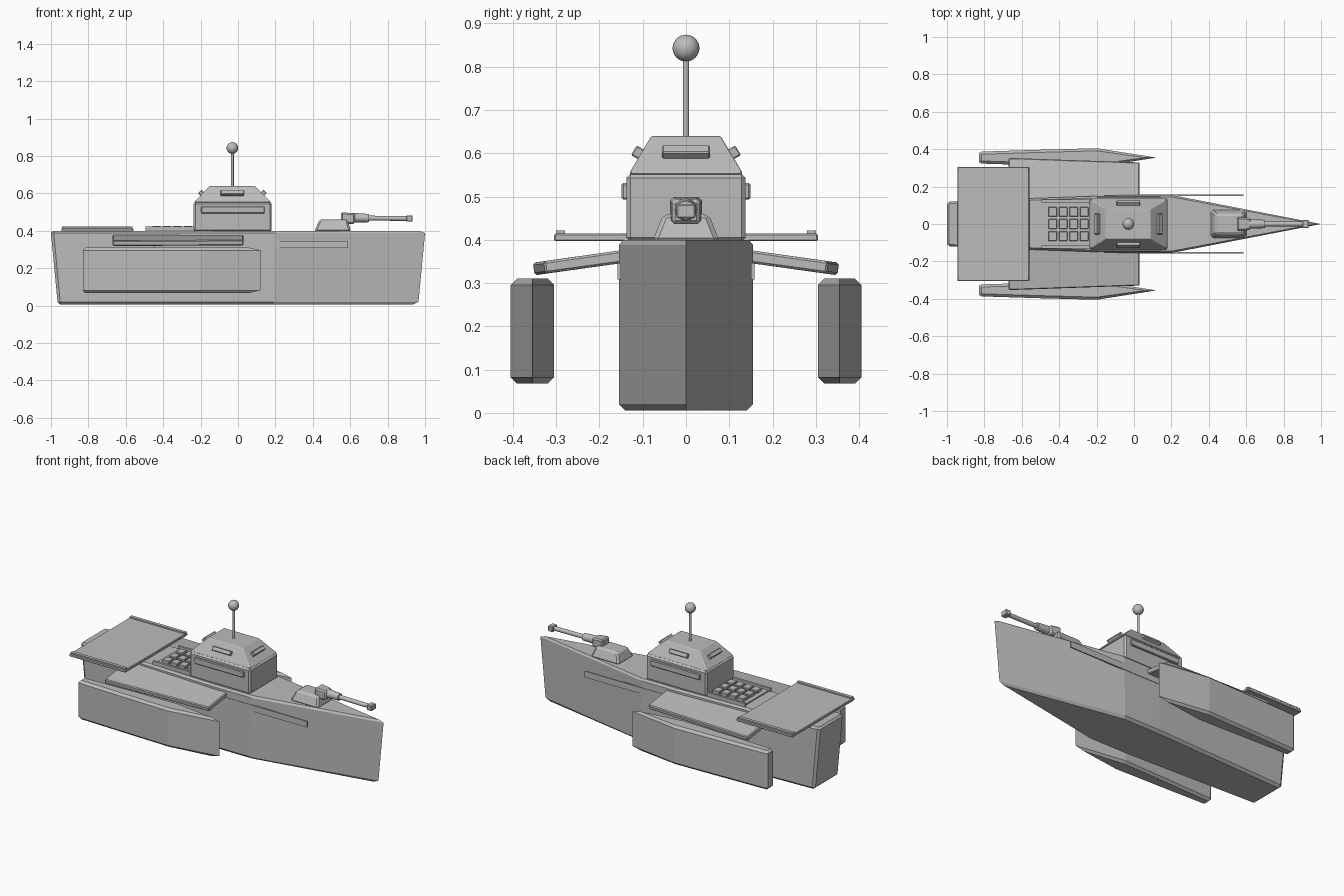
import bpy, bmesh, math
from mathutils import Vector

if "Cube" in bpy.data.objects:
    bpy.data.objects.remove(bpy.data.objects["Cube"])

grey = bpy.data.materials.new("ship grey")
grey.diffuse_color = (0.5, 0.5, 0.5, 1)
grey.use_nodes = True
grey.node_tree.nodes["Principled BSDF"].inputs["Base Color"].default_value = grey.diffuse_color


def finish(name, bm, bevel=0.0, smooth=False):
    bmesh.ops.recalc_face_normals(bm, faces=bm.faces)
    me = bpy.data.meshes.new(name)
    bm.to_mesh(me)
    bm.free()
    me.materials.append(grey)
    ob = bpy.data.objects.new(name, me)
    bpy.context.collection.objects.link(ob)
    if bevel:
        m = ob.modifiers.new("bevel", 'BEVEL')
        m.width, m.segments = bevel, 1
    if smooth:
        bpy.context.view_layer.objects.active = ob
        ob.select_set(True)
        bpy.ops.object.shade_smooth_by_angle(angle=math.radians(40))
        ob.select_set(False)
    return ob


def loft(name, rings, bevel=0.0):
    """Skin a stack of equal-length closed rings and cap both ends."""
    bm = bmesh.new()
    vs = [[bm.verts.new(p) for p in r] for r in rings]
    n = len(vs[0])
    for a, b in zip(vs, vs[1:]):
        for i in range(n):
            j = (i + 1) % n
            bm.faces.new((a[i], a[j], b[j], b[i]))
    bm.faces.new(vs[0])
    bm.faces.new(vs[-1])
    return finish(name, bm, bevel)


def rect(x0, x1, y0, y1, z):
    return [(x0, y0, z), (x1, y0, z), (x1, y1, z), (x0, y1, z)]


def box(name, x0, x1, y0, y1, z0, z1, bevel=0.0):
    return loft(name, [rect(x0, x1, y0, y1, z0), rect(x0, x1, y0, y1, z1)], bevel)


def rod(name, a, b, r0, r1, sides=16):
    """Round bar between two points."""
    bm = bmesh.new()
    a, b = Vector(a), Vector(b)
    bmesh.ops.create_cone(bm, cap_ends=True, segments=sides, radius1=r0,
                          radius2=r1, depth=(b - a).length)
    q = (b - a).to_track_quat('Z', 'Y')
    for v in bm.verts:
        v.co = q @ v.co + (a + b) / 2
    return finish(name, bm, smooth=True)


def outline(half, tip, yc, z, inset, xs=1.0, tip_in=0.0):
    """Boat plan: half widths mirrored about yc, ending in a pointed bow."""
    def p(x, w, s):
        x = x * xs + (inset if x == half[0][0] else 0)
        return (x, yc + s * max(w - inset, 0.002), z)
    return ([p(x, w, -1) for x, w in half] + [(tip * xs - tip_in, yc, z)]
            + [p(x, w, 1) for x, w in reversed(half)])


# Main hull: raked ends, chamfered deck and keel edges
hull = [(-1.0, 0.108), (-0.985, 0.12), (-0.5, 0.139), (-0.05, 0.155), (0.2, 0.155)]
levels = [(0.005, 0.015, 0.963, 0.03), (0.02, 0, 0.965, 0),
          (0.388, 0, 1.0, 0), (0.4, 0.01, 1.0, 0.03)]
loft("hull", [outline(hull, 1.0, 0, z, i, xs, t) for z, i, xs, t in levels])

# Mirrored side parts: outriggers, sloping arms, rub strips, pad rails, windows
side_hull = [(-0.83, 0.024), (-0.815, 0.032), (-0.5, 0.042), (-0.2, 0.05)]
side_levels = [(0.068, 0.014, 0.06), (0.082, 0, 0), (0.296, 0, 0), (0.31, 0.014, 0.06)]
for s, side in ((-1, "right"), (1, "left")):
    loft(side + "_outrigger", [outline(side_hull, 0.12, s * 0.355, z, i, 1, t)
                               for z, i, t in side_levels])
    loft(side + "_arm", [
        [(-0.67, s * 0.12, 0.35), (0.03, s * 0.12, 0.35),
         (0.03, s * 0.12, 0.38), (-0.67, s * 0.12, 0.38)],
        [(-0.67, s * 0.35, 0.318), (0.03, s * 0.325, 0.322),
         (0.03, s * 0.33, 0.35), (-0.67, s * 0.354, 0.347)]], 0.005)
    box(side + "_rub_strip", -0.45, 0.585, s * 0.15, s * 0.158, 0.308, 0.346)
    box(side + "_pad_rail", -0.94, -0.565, s * 0.28, s * 0.3, 0.41, 0.422)
    box(side + "_bridge_window", -0.197, 0.142, s * 0.13, s * 0.149, 0.493, 0.531, 0.004)
    box(side + "_launcher_rail", -0.495, -0.235, s * 0.116, s * 0.13, 0.395, 0.422)

# Aft landing pad
box("landing_pad", -0.945, -0.56, -0.305, 0.305, 0.397, 0.414, 0.003)

# Launch cell grid
box("launcher_base", -0.485, -0.23, -0.116, 0.116, 0.395, 0.408)
for i in range(4):
    for j in range(3):
        x, y = -0.435 + i * 0.056, (j - 1) * 0.065
        box("launch_cell", x - 0.023, x + 0.023, y - 0.026, y + 0.026, 0.4, 0.426, 0.003)

# Bridge block and sloped cabin
box("bridge_block", -0.237, 0.18, -0.138, 0.138, 0.395, 0.553, 0.01)
loft("cabin", [rect(-0.233, 0.174, -0.13, 0.13, 0.55),
               rect(-0.233, 0.174, -0.13, 0.13, 0.556),
               rect(-0.15, 0.088, -0.08, 0.08, 0.64)], 0.009)


# Tilted viewing hoods on the four cabin slopes
def hood(name, centre, normal, along, length):
    c, n, a = Vector(centre), Vector(normal).normalized(), Vector(along)
    u = n.cross(a)
    rings = [[c + n * d + a * p * length / 2 + u * q * 0.013
              for p, q in ((-1, -1), (1, -1), (1, 1), (-1, 1))]
             for d in (-0.012, 0.018)]
    loft(name, rings, 0.003)


for s in (-1, 1):
    hood("side_hood", (-0.03, s * 0.105, 0.598), (0, s * 0.86, 0.5), (1, 0, 0), 0.125)
    hood("end_hood", (-0.03 + s * 0.162, 0, 0.598), (s * 0.7, 0, 0.71), (0, 1, 0), 0.11)

# Mast with ball
rod("mast", (-0.03, 0, 0.63), (-0.03, 0, 0.825), 0.0075, 0.0075)
bm = bmesh.new()
bmesh.ops.create_uvsphere(bm, u_segments=32, v_segments=16, radius=0.031)
bmesh.ops.translate(bm, verts=bm.verts, vec=(-0.03, 0, 0.843))
finish("mast_ball", bm, smooth=True)

# Bow gun
loft("turret_base", [rect(0.408, 0.605, -0.078, 0.078, 0.395),
                     rect(0.435, 0.585, -0.052, 0.052, 0.46)], 0.01)
loft("gun_housing", [[(0.55, -0.037, 0.437), (0.55, 0.037, 0.437),
                      (0.55, 0.037, 0.5), (0.55, -0.037, 0.5)],
                     [(0.625, -0.032, 0.437), (0.625, 0.032, 0.437),
                      (0.625, 0.032, 0.493), (0.625, -0.032, 0.493)]], 0.008)
rod("barrel_sleeve", (0.61, 0, 0.47), (0.7, 0, 0.468), 0.026, 0.022)
rod("barrel", (0.69, 0, 0.468), (0.91, 0, 0.466), 0.013, 0.013)
box("muzzle", 0.9, 0.934, -0.022, 0.022, 0.449, 0.483, 0.004)
